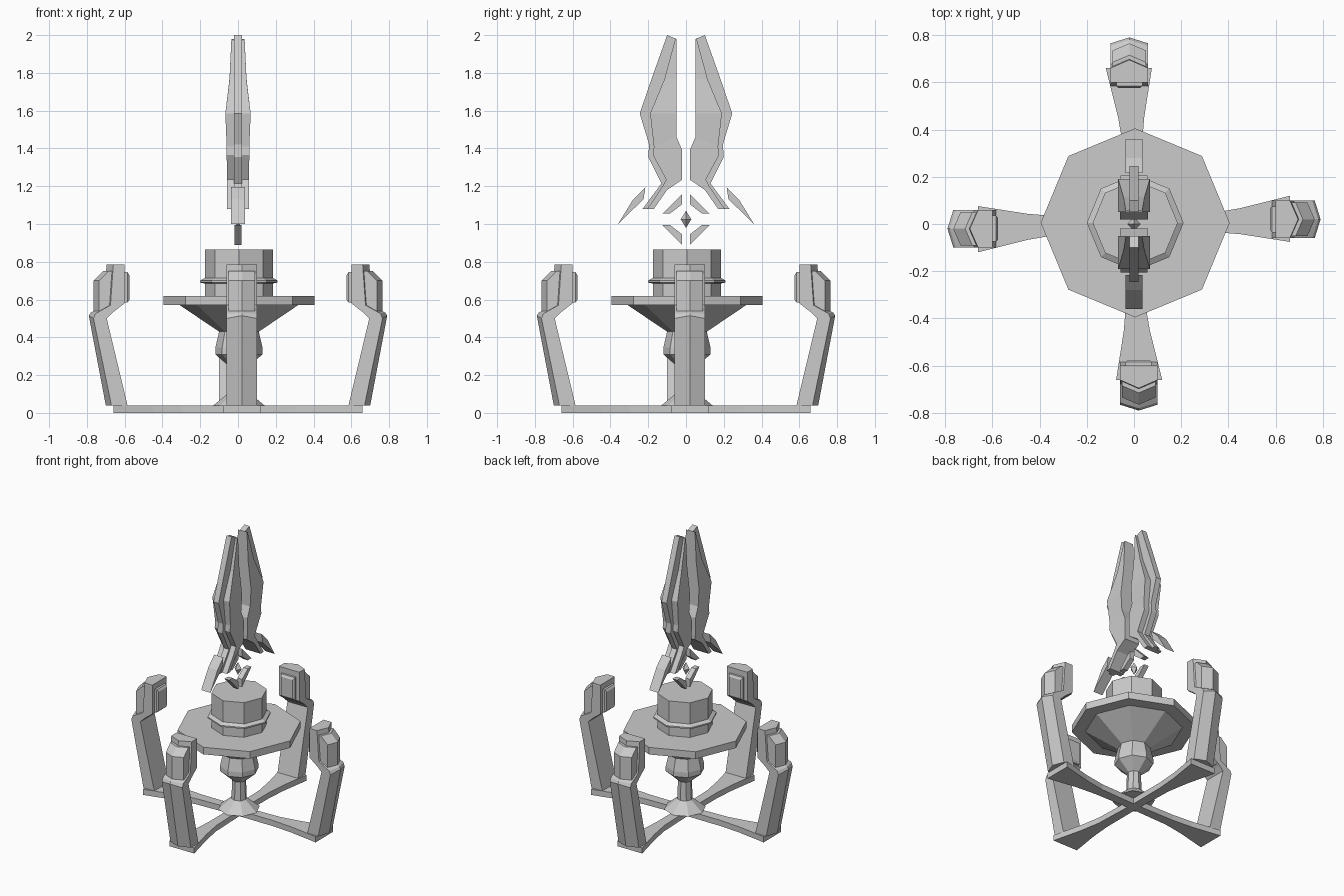
import bpy, bmesh
from math import pi, cos, sin
from mathutils import Matrix

if "Cube" in bpy.data.objects:
    bpy.data.objects.remove(bpy.data.objects["Cube"])

grey = bpy.data.materials.new("light_grey_stone")
grey.use_nodes = True
colour = (0.6, 0.6, 0.6, 1)
grey.diffuse_color = colour
grey.node_tree.nodes["Principled BSDF"].inputs["Base Color"].default_value = colour


def loft(name, rings, angle=0.0):
    """Skin a stack of equal-sized rings, cap both ends, turn about z."""
    bm = bmesh.new()
    rows = [[bm.verts.new(p) for p in ring] for ring in rings]
    n = len(rows[0])
    for a, b in zip(rows, rows[1:]):
        for i in range(n):
            j = (i + 1) % n
            bm.faces.new((a[i], a[j], b[j], b[i]))
    bm.faces.new(rows[0])
    bm.faces.new(rows[-1])
    bmesh.ops.recalc_face_normals(bm, faces=bm.faces)
    bm.transform(Matrix.Rotation(angle, 4, "Z"))
    mesh = bpy.data.meshes.new(name)
    bm.to_mesh(mesh)
    bm.free()
    mesh.materials.append(grey)
    obj = bpy.data.objects.new(name, mesh)
    bpy.context.collection.objects.link(obj)
    return obj


def turned(name, profile, sides=8):
    """Faceted lathe from (radius, height) pairs."""
    return loft(name, [[(r * cos(2 * pi * i / sides) + 0.005,
                         r * sin(2 * pi * i / sides) + 0.005, z)
                        for i in range(sides)] for r, z in profile])


def plate(name, outline, half, angle):
    """Flat shard with a (y, z) outline, thick along x."""
    return loft(name, [[(x, y, z) for y, z in outline] for x in (-half, half)], angle)


# Central pedestal, table and drum
turned("pedestal", [(0.135, 0.04), (0.05, 0.11), (0.045, 0.24), (0.125, 0.31),
                    (0.125, 0.345), (0.105, 0.43), (0.32, 0.575)])
turned("round_table", [(0.4, 0.57), (0.4, 0.62)])
turned("drum", [(0.18, 0.62), (0.18, 0.685), (0.205, 0.69), (0.205, 0.7),
                (0.18, 0.715), (0.18, 0.865)])

# Four legs, each built pointing along +x and slightly off its axis
SHIFT = 0.02


def ridged(levels, half):
    """Rings with a flat inner side and a peaked outer side."""
    rings = []
    for (ri, zi), (rm, zm), (ro, zo) in levels:
        rings.append([(ri, SHIFT - half, zi), (rm, SHIFT - half, zm), (ro, SHIFT, zo),
                      (rm, SHIFT + half, zm), (ri, SHIFT + half, zi)])
    return rings


leg_levels = [
    ((0.585, 0.04), (0.67, 0.04), (0.7, 0.04)),
    ((0.695, 0.5), (0.765, 0.5), (0.79, 0.515)),
    ((0.665, 0.53), (0.755, 0.525), (0.78, 0.53)),
    ((0.6, 0.58), (0.675, 0.57), (0.715, 0.57)),
    ((0.6, 0.785), (0.66, 0.785), (0.695, 0.785)),
]
guard_levels = [
    ((0.65, 0.54), (0.735, 0.54), (0.765, 0.54)),
    ((0.65, 0.7), (0.735, 0.7), (0.765, 0.7)),
    ((0.65, 0.75), (0.685, 0.75), (0.715, 0.75)),
]
arm_profile = [(0, 0.03, 0), (0.3, 0.036, 0.005), (0.45, 0.055, 0.012), (0.66, 0.0975, 0.022)]

for k, side in enumerate(("left", "back", "right", "front")):
    turn = k * pi / 2
    loft(side + "_leg", ridged(leg_levels, 0.08), turn)
    loft(side + "_leg_guard", ridged(guard_levels, 0.07), turn)
    loft(side + "_floor_arm", [[(r, c - h, 0), (r, c + h, 0), (r, c + h, 0.04), (r, c - h, 0.04)]
                               for r, h, c in arm_profile], turn)
    # Bevelled panel on the inner face of the leg head
    loft(side + "_inner_panel", [[(r, SHIFT - h, 0.665 - v), (r, SHIFT + h, 0.665 - v),
                                  (r, SHIFT + h, 0.665 + v), (r, SHIFT - h, 0.665 + v)]
                                 for r, h, v in ((0.61, 0.055, 0.08), (0.585, 0.055, 0.08),
                                                 (0.575, 0.045, 0.065))], turn)

# Floating blades: inner edge, slab edge, fin edge as (y, z), then slab half width
blade = [
    ((0.05, 1.98), (0.058, 1.975), (0.1, 2.0), 0.035),
    ((0.05, 1.77), (0.115, 1.765), (0.18, 1.775), 0.045),
    ((0.05, 1.585), (0.19, 1.585), (0.245, 1.585), 0.067),
    ((0.05, 1.46), (0.17, 1.41), (0.195, 1.42), 0.06),
    ((0.02, 1.39), (0.175, 1.365), (0.2, 1.355), 0.06),
    ((0.02, 1.235), (0.105, 1.235), (0.13, 1.215), 0.058),
    ((0.1, 1.18), (0.13, 1.19), (0.148, 1.19), 0.058),
    ((0.17, 1.08), (0.205, 1.08), (0.23, 1.08), 0.058),
]


def bar(inner, outer, half):
    return [(-half, *inner), (half, *inner), (half, *outer), (-half, *outer)]


outer_shard = [(0.36, 1.0), (0.32, 1.04), (0.225, 1.13), (0.215, 1.195), (0.28, 1.13)]
inner_shard = [(0.02, 0.135), (0.02, 0.08), (0.085, 0.03), (0.125, 0.03)]

for side, turn in (("back", 0), ("front", pi)):
    loft(side + "_blade_slab", [bar(i, s, w) for i, s, f, w in blade], turn)
    loft(side + "_blade_fin", [bar(i, f, 0.02) for i, s, f, w in blade], turn)
    plate(side + "_outer_shard", outer_shard, 0.036, turn)
    for level, sign in (("upper", 1), ("lower", -1)):
        plate(f"{side}_{level}_shard", [(y, 1.025 + sign * z) for y, z in inner_shard], 0.018, turn)

# Small crystal between the shards
bpy.ops.mesh.primitive_cone_add(vertices=4, radius1=0.028, radius2=0, depth=0.045,
                                location=(0, 0, 1.0475))
crystal = bpy.context.object
crystal.name = "crystal"
crystal.data.materials.append(grey)
mirror = crystal.modifiers.new("lower_half", "MIRROR")
mirror.use_axis = (False, False, True)
pivot = bpy.data.objects.new("crystal_pivot", None)
pivot.location = (0, 0, 1.025)
pivot.hide_render = True
bpy.context.collection.objects.link(pivot)
mirror.mirror_object = pivot
